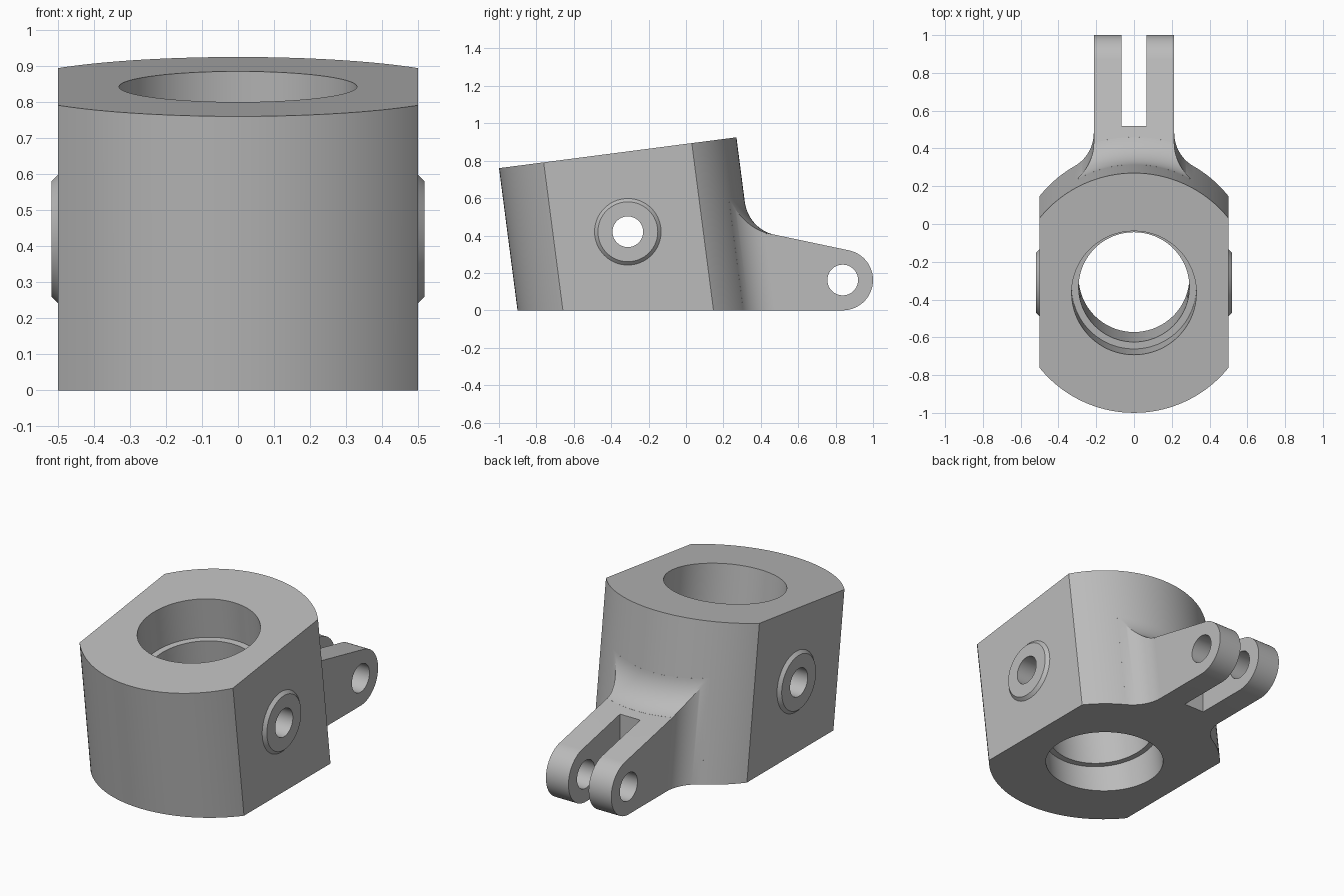
import bpy
import bmesh
from math import sin, cos, tan, pi, radians, sqrt, atan2, asin
from mathutils import Matrix, Vector

cube = bpy.data.objects.get("Cube")
if cube:
    bpy.data.objects.remove(cube, do_unlink=True)

# Shared dimensions
TILT = radians(7.4)
LEAN = tan(TILT)
R = 0.64                        # housing radius
FILLET = 0.2
HALF_W = 0.213                  # half width of the fork
BASE_Y = -0.2555                # housing axis where it meets the ground
TOP = Vector((0, -0.365, 0.8425))
SLOPE, LINE_Z = 0.2125, 0.505   # upper line of the fork: z = LINE_Z - SLOPE * y
PIN_Y, PIN_Z, PIN_R = 0.838, 0.162, 0.082
AXIS_FRAME = Matrix.Translation(TOP) @ Matrix.Rotation(TILT, 4, 'X')

metal = bpy.data.materials.new("light grey metal")
metal.use_nodes = True
grey = (0.5, 0.5, 0.5, 1)
metal.diffuse_color = grey
metal.node_tree.nodes["Principled BSDF"].inputs["Base Color"].default_value = grey


def make(name, bm):
    bmesh.ops.recalc_face_normals(bm, faces=bm.faces)
    mesh = bpy.data.meshes.new(name)
    bm.to_mesh(mesh)
    bm.free()
    mesh.materials.append(metal)
    obj = bpy.data.objects.new(name, mesh)
    bpy.context.collection.objects.link(obj)
    return obj


def lathe(name, profile, matrix, closed=False, n=128):
    """Revolve (radius, height) points about the local z axis."""
    bm = bmesh.new()
    rings = [[bm.verts.new(matrix @ Vector((r * cos(2 * pi * i / n), r * sin(2 * pi * i / n), h)))
              for i in range(n)] for r, h in profile]
    pairs = list(zip(rings, rings[1:]))
    if closed:
        pairs.append((rings[-1], rings[0]))
    else:
        bm.faces.new(rings[0])
        bm.faces.new(rings[-1])
    for a, b in pairs:
        for i in range(n):
            j = (i + 1) % n
            bm.faces.new((a[i], a[j], b[j], b[i]))
    return make(name, bm)


def prism(name, outline, half):
    """Extrude a (y, z) outline across x."""
    bm = bmesh.new()
    face = bm.faces.new([bm.verts.new((-half, y, z)) for y, z in outline])
    new = bmesh.ops.extrude_face_region(bm, geom=[face])["geom"]
    bmesh.ops.translate(bm, verts=[v for v in new if isinstance(v, bmesh.types.BMVert)],
                        vec=(2 * half, 0, 0))
    return make(name, bm)


def select(obj):
    bpy.ops.object.select_all(action='DESELECT')
    obj.select_set(True)
    bpy.context.view_layer.objects.active = obj


def cut(obj, *cutters):
    for cutter in cutters:
        select(obj)
        mod = obj.modifiers.new("cut", 'BOOLEAN')
        mod.operation, mod.solver, mod.object = 'DIFFERENCE', 'EXACT', cutter
        bpy.ops.object.modifier_apply(modifier=mod.name)
        bpy.data.objects.remove(cutter, do_unlink=True)


def smooth(obj):
    select(obj)
    bpy.ops.object.shade_smooth_by_angle(angle=radians(25))


def across(y, z, turn=1):
    return Matrix.Translation((0, y, z)) @ Matrix.Rotation(turn * pi / 2, 4, 'Y')


# Housing: leaning cylinder trimmed by the ground and two side flats
housing = lathe("housing", [(R, -1.2), (R, 0)], AXIS_FRAME)
bm = bmesh.new()
bm.from_mesh(housing.data)
for point, normal in (((0, 0, 0), (0, 0, -1)), ((0.5, 0, 0), (1, 0, 0)), ((-0.5, 0, 0), (-1, 0, 0))):
    bmesh.ops.bisect_plane(bm, geom=bm.verts[:] + bm.edges[:] + bm.faces[:], dist=1e-5,
                           plane_co=point, plane_no=normal, clear_outer=True)
    bmesh.ops.holes_fill(bm, edges=[e for e in bm.edges if e.is_boundary])
bmesh.ops.recalc_face_normals(bm, faces=bm.faces)
bm.to_mesh(housing.data)
bm.free()

# Stepped bore with a narrower ring, and the cross hole
bore = lathe("bore_cutter", [(0.33, 0.1), (0.33, -0.24), (0.293, -0.24), (0.293, -0.65),
                             (0.325, -0.65), (0.325, -1.1)], AXIS_FRAME)
cross = lathe("cross_cutter", [(PIN_R, -0.7), (PIN_R, 0.7)], across(-0.311, 0.42), n=64)
cut(housing, bore, cross)
smooth(housing)

# Chamfered bosses around the cross hole
for name, side in (("left_boss", 1), ("right_boss", -1)):
    smooth(lathe(name, [(PIN_R, 0.48), (0.178, 0.48), (0.178, 0.5), (0.16, 0.518), (PIN_R, 0.518)],
                 across(-0.311, 0.42, side), closed=True, n=64))


# Fork root: blends the fork into the housing with concave fillets
def blend(d):
    """Height of the upper fillet above the sloped line, at distance d from the wall."""
    a = TILT + atan2(SLOPE, 1)
    if d >= FILLET * (1 - sin(a)):
        return 0
    rise = FILLET * (1 / cos(a) - tan(a)) - sqrt(FILLET ** 2 - (FILLET - d) ** 2)
    return rise + d * tan(a)


cx = HALF_W + FILLET
cv = sqrt((R + FILLET) ** 2 - cx ** 2)
start, end = atan2(-cv, -cx), -pi
STEPS, COLS = 24, 32
rows = [(R - 0.04, asin(cx / (R + FILLET)), 0)]
for k in range(STEPS + 1):
    phi = start + (end - start) * k / STEPS
    u, v = cx + FILLET * cos(phi), cv + FILLET * sin(phi)
    rho = sqrt(u * u + v * v)
    rows.append((rho, atan2(u, v), max(0, rho - R)))

bm = bmesh.new()
upper, lower = [], []
for rho, spread, d in rows:
    up, low = [], []
    for c in range(COLS + 1):
        t = spread * (2 * c / COLS - 1)
        x, y0 = rho * sin(t), BASE_Y + rho * cos(t) / cos(TILT)
        z = (LINE_Z - SLOPE * y0 + blend(d)) / (1 - LEAN * SLOPE)
        up.append(bm.verts.new((x, y0 - LEAN * z, z)))
        low.append(bm.verts.new((x, y0, 0)))
    upper.append(up)
    lower.append(low)
for grid in (upper, lower):
    for a, b in zip(grid, grid[1:]):
        for c in range(COLS):
            bm.faces.new((a[c], a[c + 1], b[c + 1], b[c]))
for c in range(COLS):
    for r in (0, -1):
        bm.faces.new((upper[r][c], upper[r][c + 1], lower[r][c + 1], lower[r][c]))
for r in range(len(rows) - 1):
    for c in (0, -1):
        bm.faces.new((upper[r][c], upper[r + 1][c], lower[r + 1][c], lower[r][c]))
smooth(make("fork_root", bm))

# Fork: rounded lug with a slot and a pin hole
tip = pi / 2 - atan2(SLOPE, 1)
outline = [(0.43, 0), (PIN_Y, 0)]
outline += [(PIN_Y + PIN_Z * cos(a), PIN_Z + PIN_Z * sin(a))
            for a in (-pi / 2 + (tip + pi / 2) * i / 40 for i in range(1, 41))]
outline.append((0.43, LINE_Z - SLOPE * 0.43))
fork = prism("fork", outline, HALF_W)
slot = prism("slot_cutter", [(0.52, -0.1), (1.1, -0.1), (1.1, 0.6), (0.52, 0.6)], 0.066)
pin = lathe("pin_cutter", [(PIN_R, -0.4), (PIN_R, 0.4)], across(PIN_Y, PIN_Z), n=64)
cut(fork, slot, pin)
smooth(fork)
